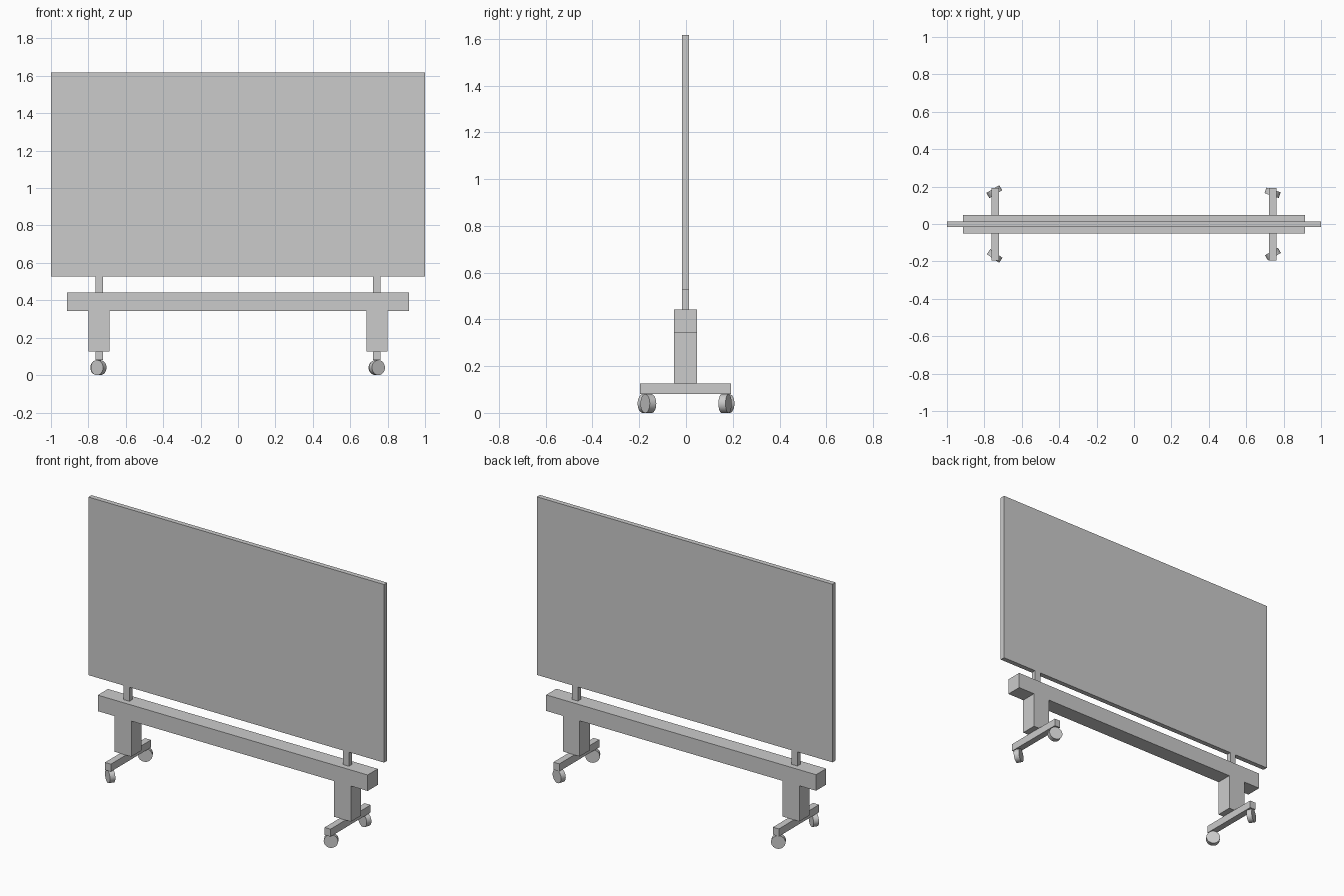
import bpy
from math import radians, pi

if "Cube" in bpy.data.objects:
    bpy.data.objects.remove(bpy.data.objects["Cube"])

YC = -0.002  # depth centre of the frame


def box(name, x, y, z):
    """Box from (min, max) ranges."""
    r = (x, y, z)
    bpy.ops.mesh.primitive_cube_add(size=1, location=[(a + b) / 2 for a, b in r])
    ob = bpy.context.object
    ob.name = name
    ob.scale = [b - a for a, b in r]
    bpy.ops.object.transform_apply(location=False, rotation=False, scale=True)
    return ob


def wheel(name, x, y, angle):
    """Caster disc standing upright, swivelled about z."""
    bpy.ops.mesh.primitive_cylinder_add(
        vertices=32, radius=0.04, depth=0.032,
        location=(x, y, 0.04), rotation=(pi / 2, 0, radians(angle)))
    bpy.context.object.name = name
    bpy.ops.object.shade_smooth_by_angle()


# Board panel and horizontal beam
box("board_panel", (-1, 1), (YC - 0.015, YC + 0.015), (0.528, 1.617))
box("beam", (-0.913, 0.913), (YC - 0.049, YC + 0.049), (0.344, 0.442))

# Posts, legs and feet on both sides
for side, s in (("left", -1), ("right", 1)):
    cx = 0.743 * s
    box(side + "_post", (cx - 0.02, cx + 0.02), (YC - 0.015, YC + 0.015), (0.442, 0.528))
    box(side + "_leg", (cx - 0.057, cx + 0.057), (YC - 0.049, YC + 0.049), (0.126, 0.344))
    box(side + "_foot", (cx - 0.02, cx + 0.02), (YC - 0.194, YC + 0.194), (0.08, 0.126))

# Casters, each swivelled differently
wheel("back_left_wheel", -0.747, 0.173, 31)
wheel("back_right_wheel", 0.741, 0.167, -19)
wheel("front_left_wheel", -0.745, -0.171, -35)
wheel("front_right_wheel", 0.743, -0.161, 30)
